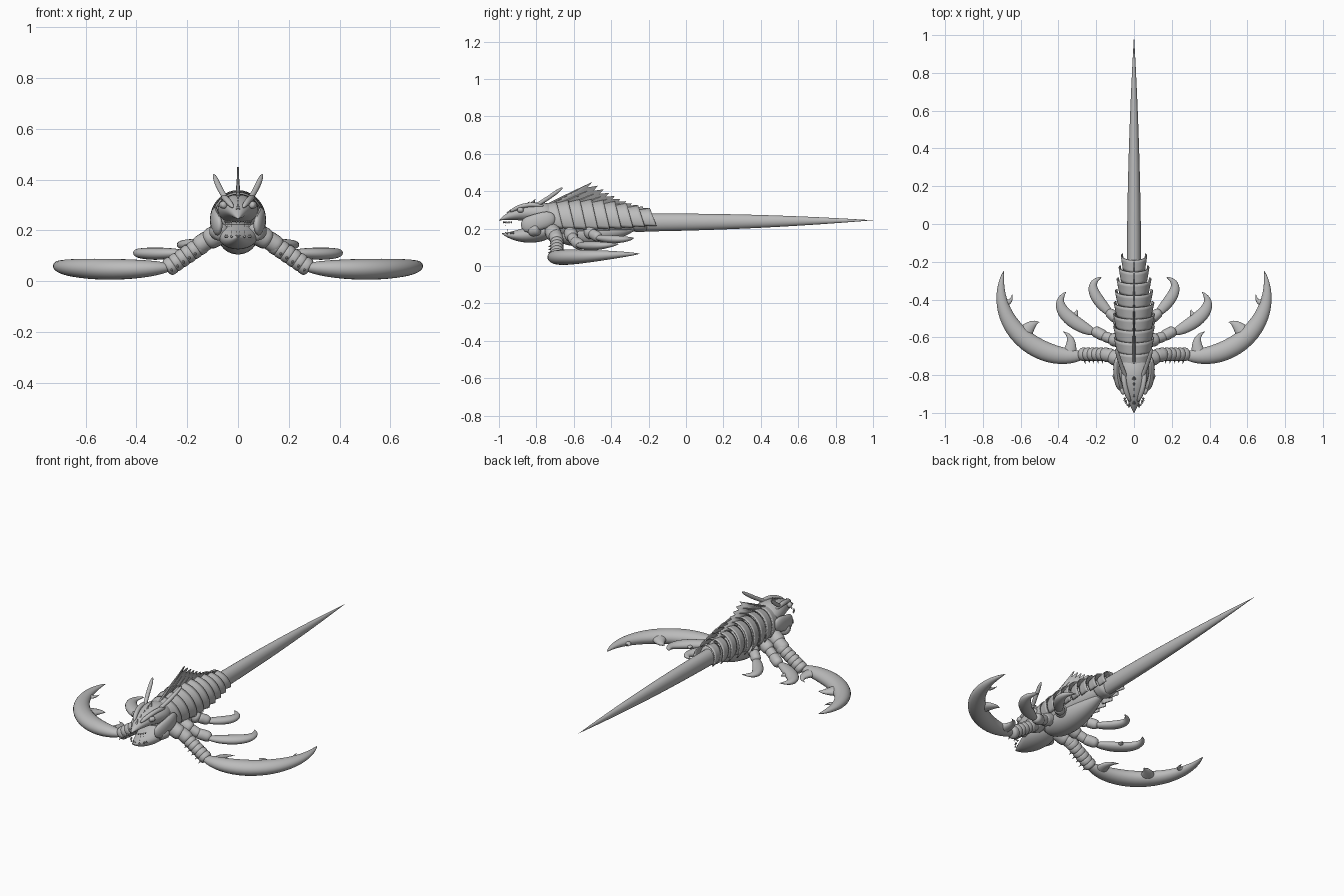
import bpy, bmesh, math
from mathutils import Vector

default_cube = bpy.data.objects.get("Cube")
if default_cube:
    bpy.data.objects.remove(default_cube, do_unlink=True)

stone = (.5, .5, .5, 1)
grey = bpy.data.materials.new("stone_grey")
grey.use_nodes = True
grey.diffuse_color = stone
grey.node_tree.nodes["Principled BSDF"].inputs["Base Color"].default_value = stone
parts = []
UP = Vector((0, 0, 1))


# Radius rules along a swept part, from its start to its end
def capsule(t):
    return math.sqrt(max(1 - abs(t + t - 1) ** 4, 0))


def cone(t):
    return 1 - t


def tail_taper(t):
    return 1 - t * t


def claw_swell(t):
    return max(math.sin(math.pi * t ** .7), 0) ** .7


def snout_wedge(t):
    return max(math.sin(math.pi * t ** 2.4), 0) ** .35


def point_on(path, t):
    """Point on the Bezier curve controlled by the path."""
    points = [Vector(p) for p in path]
    while len(points) > 1:
        points = [a.lerp(b, t) for a, b in zip(points, points[1:])]
    return points[0]


def tangent_on(path, t):
    step = .01
    return (point_on(path, t + step) - point_on(path, t - step)).normalized()


def bridge(bm, rings, closed):
    for first, second in zip(rings, rings[1:]):
        for k in range(0 if closed else 1, len(first)):
            bm.faces.new((first[k - 1], first[k], second[k], second[k - 1]))


def finish(name, bm, mirror=False, thickness=0):
    """Turn a bmesh into a named object with optional mirror and thickness."""
    bmesh.ops.recalc_face_normals(bm, faces=bm.faces[:])
    mesh = bpy.data.meshes.new(name)
    bm.to_mesh(mesh)
    bm.free()
    mesh.materials.append(grey)
    part = bpy.data.objects.new(name, mesh)
    bpy.context.collection.objects.link(part)
    if thickness:
        solid = part.modifiers.new("thickness", 'SOLIDIFY')
        solid.thickness = thickness
        solid.offset = 0
    if mirror:
        part.modifiers.new("mirror", 'MIRROR').use_mirror_merge = False
    parts.append(part)


def sweep(bm, path, width, height, shape=capsule, steps=24, sides=16):
    """Elliptical tube along a path, sized by a radius rule."""
    rings = []
    for i in range(steps + 1):
        t = (1 - math.cos(math.pi * i / steps)) / 2
        centre, along = point_on(path, t), tangent_on(path, t)
        side = along.cross(UP).normalized()
        over = side.cross(along)
        radius = max(shape(t), .02)
        angles = [math.tau * k / sides for k in range(sides)]
        rings.append([bm.verts.new(centre + side * math.cos(a) * width * radius
                                   + over * math.sin(a) * height * radius) for a in angles])
    bridge(bm, rings, closed=True)
    bm.faces.new(rings[0])
    bm.faces.new(rings[-1])


def tube(name, *sweeps, mirror=False, steps=24, sides=16):
    bm = bmesh.new()
    for settings in sweeps:
        sweep(bm, *settings, steps=steps, sides=sides)
    finish(name, bm, mirror)


def bead(start, end, radius):
    return ((start, end), radius, radius)


def spike(start, end, radius):
    return ((start, end), radius, radius, cone)


def hook(path, t, length, curl, radius):
    """Curved tooth growing from the inner edge of a claw."""
    base, along = point_on(path, t), tangent_on(path, t)
    inward = UP.cross(along) * length
    bend = base + inward * .8 - along * curl
    return ((base, bend, base + inward + along * curl), radius, radius * .6, cone)


# Tail, trunk, belly and the collar where the tail begins
tube("tail", (((0, -.3, .232), (0, 1, .245)), .038, .048, tail_taper), sides=24)
tube("trunk", (((0, -.82, .235), (0, -.18, .235)), .09, .09, claw_swell), sides=24)
tube("belly", (((0, -.72, .18), (0, -.5, .16), (0, -.25, .21)), .077, .07, claw_swell), sides=24)
tube("tail_collar", (((0, -.29, .237), (0, -.2, .237)), .062, .056), sides=24)

# Overlapping armour plates along the back
bm = bmesh.new()
PLATES, ARCH = 9, 24
for i in range(PLATES):
    f = i / (PLATES - 1)
    swell = math.sin(math.pi * (.25 + .75 * f))
    width, height = .062 + .038 * swell, .062 + .045 * swell
    rings = []
    for row in range(5):
        grow = .92 + .04 * row
        ring = []
        for k in range(ARCH + 1):
            a = math.pi * (1.25 * k / ARCH - .125)
            lean = (1 - math.sin(a)) * .025
            ring.append(bm.verts.new((width * grow * math.cos(a), f / 2 - .76 + row * .017 + lean,
                                      .24 + height * grow * math.sin(a))))
        rings.append(ring)
    bridge(bm, rings, closed=False)
finish("back_plates", bm, thickness=.006)

# Dorsal sail: swept spines joined by a thin notched web
SPINES = 11
bases, tips = [], []
for i in range(SPINES):
    f = i / (SPINES - 1)
    sag = math.sin(math.pi * f) * .02
    bases.append(Vector((0, f / 2 - .77, .31 - .03 * f)))
    tips.append(Vector((0, .3 * f - .5, .45 - .14 * f - sag)))
tube("sail_spines", *[((b, t), .009, .008, tail_taper) for b, t in zip(bases, tips)], steps=6, sides=8)
bm = bmesh.new()
low = [bm.verts.new(b) for b in bases]
high = [bm.verts.new(t) for t in tips]
for i in range(SPINES - 1):
    edge_middle = tips[i].lerp(tips[i + 1], .5)
    notch = bm.verts.new(edge_middle.lerp(bases[i], .15))
    bm.faces.new((low[i], low[i + 1], high[i + 1], notch, high[i]))
finish("sail_web", bm, thickness=.007)

# Skull, gaping lower jaw and cheeks
tube("skull", (((0, -1, .245), (0, -.85, .315), (0, -.69, .265)), .08, .058, snout_wedge), sides=24)
tube("lower_jaw", (((0, -.985, .175), (0, -.87, .14), (0, -.7, .21)), .08, .05, snout_wedge), sides=24)
tube("cheek", (((.07, -.88, .21), (.1, -.8, .235), (.085, -.7, .26)), .02, .045), mirror=True)
tube("jaw_hinge", bead((.06, -.84, .19), (.09, -.78, .2), .035), mirror=True)

# Teeth around both jaws
teeth = []
for i in range(7):
    a = .2 * i + .1
    x, y = .055 * math.sin(a), -.9 - .075 * math.cos(a)
    teeth.append(spike((x, y, .24), (x, y, .212), .007))
    teeth.append(spike((x, y + .01, .17), (x, y + .01, .2), .007))
tube("teeth", *teeth, mirror=True, steps=4, sides=8)

# Brows, eyes, snout ridge and swept horns
tube("brow", (((.02, -.94, .29), (.06, -.86, .345), (.055, -.76, .32)), .013, .012), mirror=True)
tube("eye", bead((.05, -.9, .3), (.066, -.87, .3), .014), mirror=True)
ridge = [Vector((0, -.95, .28)).lerp(Vector((0, -.82, .335)), i / 4) for i in range(5)]
tube("snout_ridge", *[spike(p, p + Vector((0, .015, .025)), .011) for p in ridge], steps=6, sides=8)
tube("horn", (((.035, -.83, .31), (.07, -.75, .35), (.095, -.66, .42)), .011, .011), mirror=True)

# Front arms: shoulder, elbow, ringed forearm and its spines
tube("front_shoulder", bead((.05, -.72, .2), (.13, -.7, .155), .042),
     bead((.1, -.7, .175), (.17, -.69, .13), .037), mirror=True)
elbow, wrist = Vector((.14, -.69, .145)), Vector((.28, -.69, .05))
RINGS = 6
tube("front_forearm", *[bead(elbow.lerp(wrist, (i - .4) / RINGS), elbow.lerp(wrist, (i + 1.2) / RINGS), .036)
                        for i in range(RINGS)], mirror=True, steps=12)
joints = [elbow.lerp(wrist, (i + .5) / RINGS) for i in range(1, RINGS)]
tube("forearm_spines", *[spike(p, p + Vector((-.01, -.05, -.02)), .014) for p in joints],
     mirror=True, steps=4, sides=8)

# Great front claws with hooked inner teeth
path = ((.25, -.69, .056), (.5, -.75, .035), (.77, -.53, .055), (.69, -.25, .066))
tube("front_claw", (path, .052, .041, claw_swell), mirror=True, steps=32, sides=24)
tube("front_claw_hooks", hook(path, .13, .13, .035, .04), hook(path, .5, .12, -.015, .05),
     hook(path, .8, .06, .03, .025), mirror=True)

# Middle limbs with paddle claws
tube("middle_limb", bead((.05, -.62, .19), (.13, -.61, .15), .036),
     bead((.1, -.615, .165), (.17, -.59, .125), .028),
     bead((.145, -.6, .135), (.22, -.56, .11), .03), mirror=True)
path = ((.2, -.58, .112), (.32, -.53, .105), (.45, -.44, .108), (.36, -.36, .118))
tube("middle_claw", (path, .036, .024, claw_swell), mirror=True)
tube("middle_claw_hook", hook(path, .4, .06, .01, .025), mirror=True)

# Rear limbs with curled claws
tube("rear_limb", bead((.04, -.52, .2), (.105, -.505, .165), .034),
     bead((.085, -.51, .178), (.14, -.46, .15), .028), mirror=True)
path = ((.11, -.49, .155), (.19, -.41, .14), (.27, -.32, .14), (.17, -.28, .15))
tube("rear_claw", (path, .03, .021, claw_swell), mirror=True)

# Smooth shading with crisp edges
bpy.ops.object.select_all(action='DESELECT')
for part in parts:
    part.select_set(True)
bpy.context.view_layer.objects.active = parts[0]
bpy.ops.object.shade_smooth_by_angle(angle=math.radians(40))
